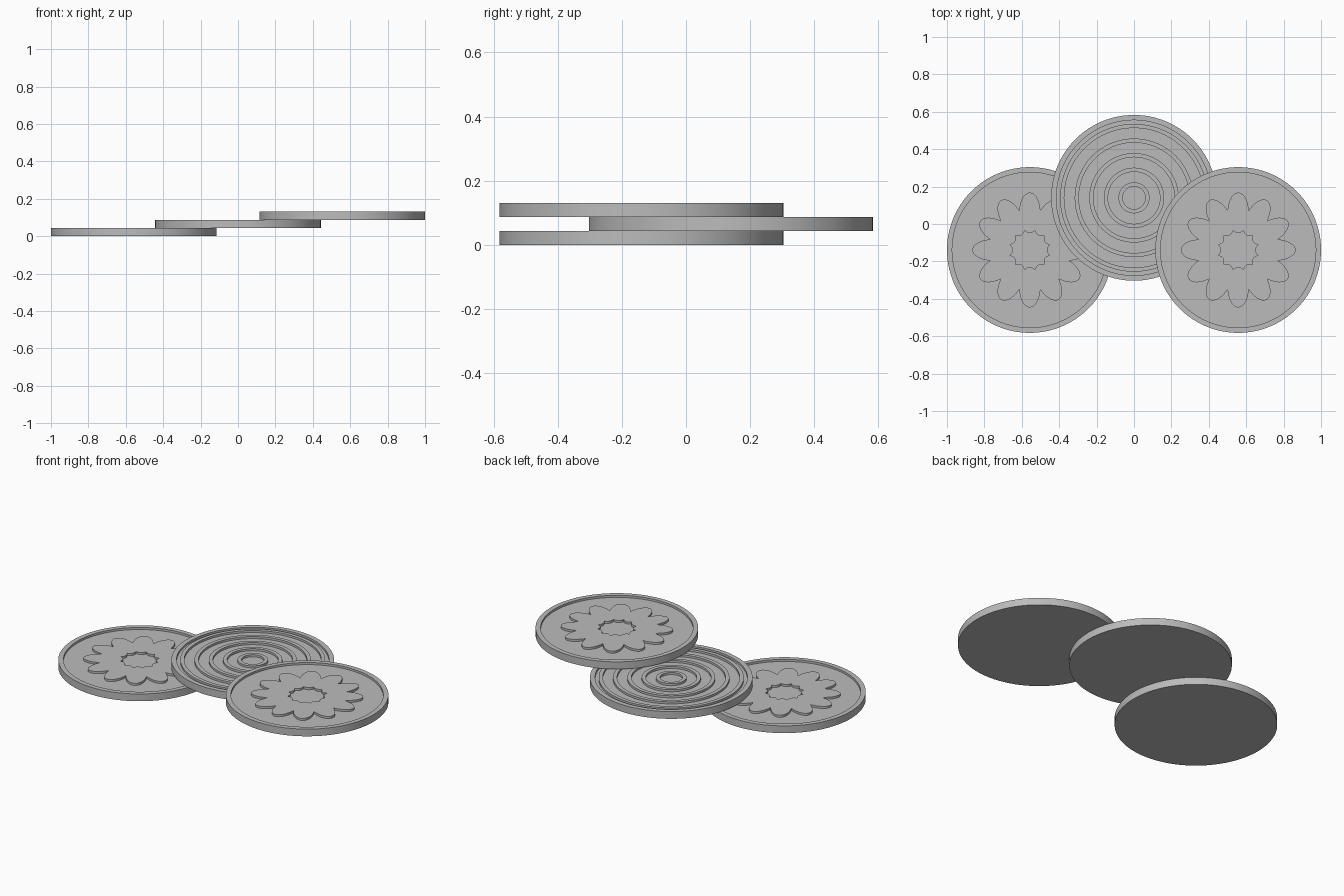
import bpy, bmesh, math
from mathutils import Vector

RADIUS = 0.443
THICK = 0.0435
FLOOR = 0.031          # recessed floor height
RIM_IN = 0.415         # inner radius of the rim
SEGMENTS = 128
PETALS = 12

cube = bpy.data.objects.get("Cube")
if cube:
    bpy.data.objects.remove(cube, do_unlink=True)

grey = bpy.data.materials.new("plain_grey")
grey.use_nodes = True
colour = (0.5, 0.5, 0.5, 1)
grey.diffuse_color = colour
grey.node_tree.nodes["Principled BSDF"].inputs["Base Color"].default_value = colour


def finish(bm, name, location):
    bmesh.ops.recalc_face_normals(bm, faces=bm.faces)
    mesh = bpy.data.meshes.new(name)
    bm.to_mesh(mesh)
    bm.free()
    mesh.materials.append(grey)
    obj = bpy.data.objects.new(name, mesh)
    obj.location = location
    bpy.context.collection.objects.link(obj)
    bpy.ops.object.select_all(action='DESELECT')
    obj.select_set(True)
    bpy.context.view_layer.objects.active = obj
    bpy.ops.object.shade_smooth_by_angle(angle=math.radians(30))
    return obj


def lathe(name, profile, location):
    """Spin an (r, z) profile around the vertical axis."""
    bm = bmesh.new()
    verts = [bm.verts.new((r, 0, z)) for r, z in profile]
    edges = [bm.edges.new(pair) for pair in zip(verts, verts[1:])]
    bmesh.ops.spin(bm, geom=verts + edges, cent=(0, 0, 0), axis=(0, 0, 1),
                   angle=math.tau, steps=SEGMENTS, use_duplicate=False)
    bmesh.ops.remove_doubles(bm, verts=bm.verts, dist=1e-5)
    return finish(bm, name, location)


def disc(name, location, ridges=()):
    """Coaster body: rim, recessed floor and optional concentric ridges."""
    profile = [(0, 0), (RADIUS, 0), (RADIUS, THICK), (RIM_IN, THICK), (RIM_IN, FLOOR)]
    for outer, inner in ridges:
        profile += [(outer, FLOOR), (outer, THICK), (inner, THICK), (inner, FLOOR)]
    return lathe(name, profile + [(0, FLOOR)], location)


def petal_span(angle, centre=0.199, length=0.108, width=0.057):
    """Near and far radius where a ray crosses the closest elliptical petal."""
    step = math.tau / PETALS
    t = (angle + step / 2) % step - step / 2
    a = (math.cos(t) / length) ** 2 + (math.sin(t) / width) ** 2
    b = -2 * centre * math.cos(t) / length ** 2
    c = (centre / length) ** 2 - 1
    root = math.sqrt(max(b * b - 4 * a * c, 0))
    return (-b - root) / (2 * a), (-b + root) / (2 * a)


def flower(name, location):
    """Raised ring of overlapping petals with an open scalloped centre."""
    bm = bmesh.new()
    count = PETALS * 24
    rings = []
    for i in range(count):
        angle = math.tau * i / count
        near, far = petal_span(angle)
        ray = Vector((math.cos(angle), math.sin(angle), 0))
        rings.append([bm.verts.new(ray * r + Vector((0, 0, z)))
                      for r, z in ((near, FLOOR - 0.004), (far, FLOOR - 0.004),
                                   (far, THICK), (near, THICK))])
    for i, ring in enumerate(rings):
        following = rings[(i + 1) % count]
        for k in range(4):
            n = (k + 1) % 4
            bm.faces.new((ring[k], ring[n], following[n], following[k]))
    return finish(bm, name, location)


# Two flower coasters, lowest and highest in the stack
for side, x, z in (("right", -0.557, 0), ("left", 0.557, 2 * THICK)):
    spot = (x, -0.139, z)
    disc(side + "_coaster", spot)
    flower(side + "_flower_relief", spot)

# Middle coaster with evenly spaced ridges
ridges = [(0.083 + 0.078 * i, 0.061 + 0.078 * i) for i in reversed(range(5))]
disc("middle_ringed_coaster", (0, 0.14, THICK), ridges)
